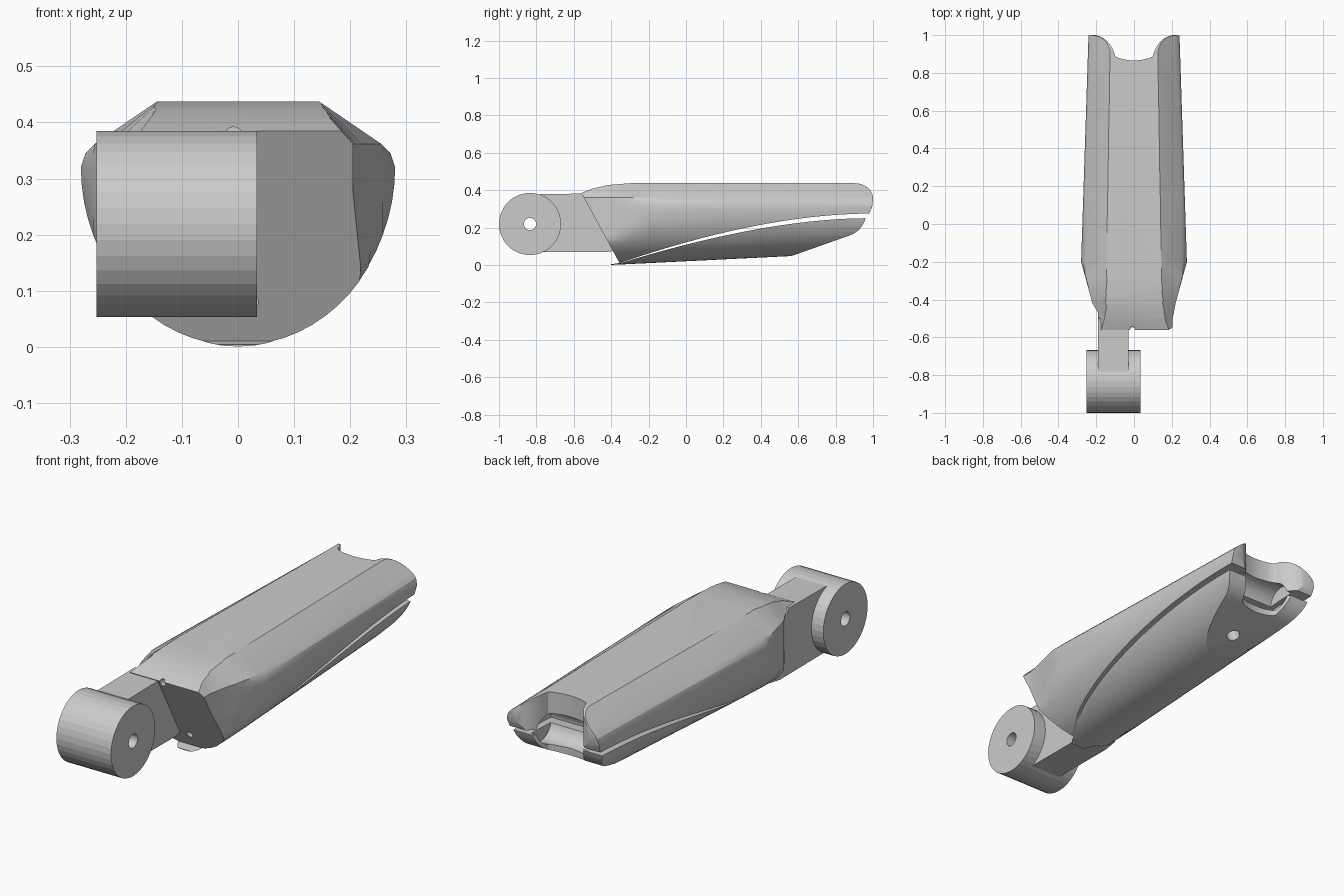
import bpy, bmesh, math
from mathutils import Vector

if "Cube" in bpy.data.objects:
    bpy.data.objects.remove(bpy.data.objects["Cube"])


def make(name, bm):
    bmesh.ops.recalc_face_normals(bm, faces=bm.faces[:])
    me = bpy.data.meshes.new(name)
    bm.to_mesh(me)
    bm.free()
    ob = bpy.data.objects.new(name, me)
    bpy.context.collection.objects.link(ob)
    return ob


def loft(name, rings):
    bm = bmesh.new()
    vs = [[bm.verts.new(p) for p in r] for r in rings]
    n = len(vs[0])
    for a, b in zip(vs, vs[1:]):
        for i in range(n):
            bm.faces.new((a[i], a[(i + 1) % n], b[(i + 1) % n], b[i]))
    bm.faces.new(vs[0])
    bm.faces.new(vs[-1][::-1])
    return make(name, bm)


def prism_x(name, pts, a, b):
    return loft(name, [[(x, y, z) for y, z in pts] for x in (a, b)])


def prism_z(name, pts, a, b):
    return loft(name, [[(x, y, z) for x, y in pts] for z in (a, b)])


def rod(name, start, end, r, seg=32):
    s, e = Vector(start), Vector(end)
    rot = (e - s).to_track_quat('Z', 'Y')
    ring = [rot @ Vector((r * math.cos(2 * math.pi * i / seg),
                          r * math.sin(2 * math.pi * i / seg), 0)) for i in range(seg)]
    return loft(name, [[s + p for p in ring], [e + p for p in ring]])


def boolean(ob, tool, op='DIFFERENCE'):
    bpy.context.view_layer.objects.active = ob
    m = ob.modifiers.new('bool', 'BOOLEAN')
    m.operation, m.object, m.solver = op, tool, 'EXACT'
    bpy.ops.object.modifier_apply(modifier=m.name)
    bpy.data.objects.remove(tool)


def bezier(p0, p1, p2, n=20):
    return [tuple((1 - t) ** 2 * a + 2 * t * (1 - t) * b + t * t * c
                  for a, b, c in zip(p0, p1, p2)) for t in (i / n for i in range(n + 1))]


def lerp_table(tab, y):
    if y <= tab[0][0]:
        return tab[0][1]
    for (y0, v0), (y1, v1) in zip(tab, tab[1:]):
        if y <= y1:
            return v0 + (v1 - v0) * (y - y0) / (y1 - y0)
    return tab[-1][1]


# Body cross-section: sloped shoulders over a half-elliptical belly
def section(y):
    k = 1 - 0.14 * max(0, y + 0.2) / 1.2
    zb = 0.047 * max(0, y + 0.4) / 0.95
    half = [(0.126, 0.45), (0.255, 0.362), (0.272, 0.345)]
    for i in range(17):
        t = math.pi / 2 * i / 16
        half.append((0.28 * math.cos(t), 0.32 - (0.32 - zb) * math.sin(t)))
    wr = lerp_table([(-0.5, 0.205), (-0.42, 0.22), (-0.2, 0.28)], y)
    wl = lerp_table([(-0.47, 0.19), (-0.42, 0.22), (-0.2, 0.28)], y)
    right = [(min(x * k, wr), y, z) for x, z in half]
    left = [(-min(x * k, wl), y, z) for x, z in half[:-1]]
    return right + left[::-1]


STATIONS = (-0.62, -0.5, -0.47, -0.42, -0.36, -0.28, -0.2, 0.2, 0.6, 1.02)

# Side profiles of the two shells, separated by a thin curved slit
upper_side = ([(-0.56, 0.385), (-0.5, 0.408), (-0.42, 0.427), (-0.3, 0.437), (0.9, 0.437)]
              + bezier((0.92, 0.436), (1.0, 0.42), (1.0, 0.35), 8)
              + [(0.995, 0.31)]
              + bezier((0.98, 0.275), (0.4, 0.27), (-0.355, 0.01)))
lower_side = (bezier((-0.34, 0.013), (0.42, 0.245), (0.96, 0.25))
              + bezier((0.955, 0.235), (0.93, 0.175), (0.87, 0.156), 6)
              + [(0.55, 0.043), (0.55, -0.02), (-0.4, -0.02), (-0.4, 0.004)])

notch_half = (bezier((0.205, 1.0), (0.125, 0.985), (0.1, 0.89), 8)
              + bezier((0.09, 0.882), (0.05, 0.867), (0.0, 0.865), 4))
notch = ([(0.205, 1.05)] + notch_half
         + [(-x, y) for x, y in notch_half[-2::-1]] + [(-0.205, 1.05)])

for name, side in (('upper_shell', upper_side), ('lower_shell', lower_side)):
    shell = loft(name, [section(y) for y in STATIONS])
    boolean(shell, prism_x('side_cutter', side, -0.4, 0.4), 'INTERSECT')
    # forked rear end with a cross bore for the next joint
    boolean(shell, prism_z('notch_cutter', notch, -0.1, 0.6))
    boolean(shell, rod('bore_cutter', (-0.15, 0.87, 0.262), (0.15, 0.87, 0.262), 0.075))
    if name == 'lower_shell':
        # screw hole in the sloped underside
        boolean(shell, rod('screw_cutter', (0, 0.75, -0.02), (0, 0.63, 0.32), 0.03, 24))
    else:
        # cord holes in the front face
        boolean(shell, rod('cord_cutter', (-0.008, -0.7, 0.376), (-0.008, -0.5, 0.376), 0.016, 16))
        boolean(shell, rod('cord_cutter', (0.02, -0.6, 0.08), (0.02, -0.25, 0.08), 0.016, 16))
    bpy.ops.object.select_all(action='DESELECT')
    shell.select_set(True)
    bpy.context.view_layer.objects.active = shell
    bpy.ops.object.shade_smooth_by_angle(angle=math.radians(25))

# Hinge arm and knuckle with pin hole
PIN = (-0.834, 0.219)
arm = prism_x('hinge_arm', [(-0.78, 0.07), (-0.43, 0.068), (-0.36, 0.08), (-0.5, 0.382), (-0.78, 0.379)],
              -0.19, -0.03)
knuckle = rod('hinge_knuckle', (-0.252, *PIN), (0.034, *PIN), 0.166, 36)
for part in (arm, knuckle):
    boolean(part, rod('pin_cutter', (-0.4, *PIN), (0.2, *PIN), 0.033, 24))
